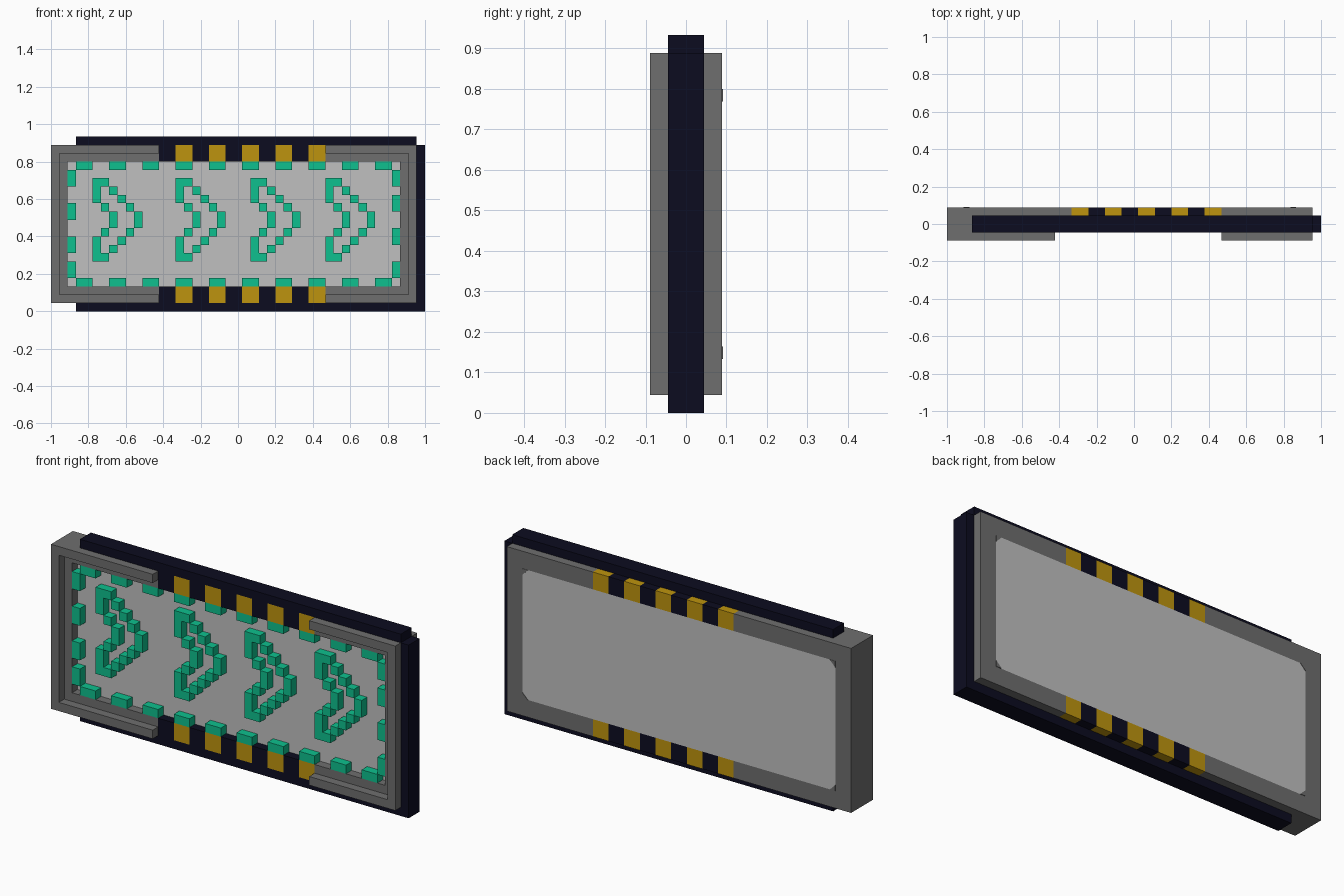
import bpy, bmesh
from mathutils import Vector

cube = bpy.data.objects.get("Cube")
if cube:
    bpy.data.objects.remove(cube, do_unlink=True)

U = 2 / 45                      # one block
OFFSET = Vector((-22.5, 0, 0))  # block grid origin: left edge, mid depth, ground


def material(name, rgb):
    lin = [((c / 255 + 0.055) / 1.055) ** 2.4 if c > 10 else c / 255 / 12.92 for c in rgb]
    m = bpy.data.materials.new(name)
    m.use_nodes = True
    m.diffuse_color = (*lin, 1)
    bsdf = next(n for n in m.node_tree.nodes if n.type == 'BSDF_PRINCIPLED')
    bsdf.inputs["Base Color"].default_value = (*lin, 1)
    return m


GREY = material("frame grey", (110, 110, 110))
LIGHT = material("panel grey", (192, 192, 192))
NAVY = material("dark navy", (12, 12, 32))
AMBER = material("amber", (190, 148, 14))
GREEN = material("green", (14, 192, 142))


def finish(name, bm, mat):
    mesh = bpy.data.meshes.new(name)
    bmesh.ops.recalc_face_normals(bm, faces=bm.faces)
    bm.to_mesh(mesh)
    bm.free()
    mesh.materials.append(mat)
    ob = bpy.data.objects.new(name, mesh)
    bpy.context.collection.objects.link(ob)
    return ob


def boxes(name, mat, spans):
    """One object from boxes given as (x0, x1, y0, y1, z0, z1) in blocks."""
    bm = bmesh.new()
    for x0, x1, y0, y1, z0, z1 in spans:
        verts = bmesh.ops.create_cube(bm, size=1)["verts"]
        mid = Vector((x0 + x1, y0 + y1, z0 + z1)) / 2
        size = Vector((x1 - x0, y1 - y0, z1 - z0))
        for v in verts:
            v.co = (v.co * size + mid + OFFSET) * U
    return finish(name, bm, mat)


def flip(spans):
    """Add copies mirrored about the middle height (z = 10.5)."""
    return spans + [(a, b, c, d, 21 - f, 21 - e) for a, b, c, d, e, f in spans]


# Stepped frame: raised outer lip, inner step one block lower
boxes("frame_sides", GREY, [(0, 1, -2, 2, 1, 20), (1, 2, -1, 2, 2, 19),
                            (43, 44, -2, 2, 1, 20), (42, 43, -1, 2, 2, 19)])
boxes("frame_rails", GREY, flip([
    (1, 13, -2, 2, 19, 20), (2, 13, -1, 2, 18, 19),
    (33, 43, -2, 2, 19, 20), (33, 42, -1, 2, 18, 19),
    (13, 15, 1, 2, 18, 20)]))

# Back panel
boxes("panel", LIGHT, [(2, 42, 0, 2, 3, 18)])

# Clipped panel corners on the back
bm = bmesh.new()
for cx, sx in ((2, 1), (42, -1)):
    for cz, sz in ((3, 1), (18, -1)):
        pts = [(cx, cz), (cx + 0.7 * sx, cz), (cx, cz + 0.7 * sz)]
        f = bm.faces.new([bm.verts.new((Vector((x, 2.0, z)) + OFFSET) * U) for x, z in pts])
        new = bmesh.ops.extrude_face_region(bm, geom=[f])["geom"]
        for v in new:
            if isinstance(v, bmesh.types.BMVert):
                v.co.y += 0.002
finish("panel_back_corners", bm, GREY)

# Dark outer plates along top, bottom and left side
boxes("outer_plates", NAVY, [(3, 44, -1, 1, 20, 21), (3, 45, -1, 1, 0, 1),
                             (44, 45, -1, 1, 1, 20)])

# Hazard bands: dark and amber blocks in turn
boxes("hazard_dark", NAVY, flip([(13, 15, -1, 1, 18, 20)] +
      [(x, x + 2, -1, 2, 18, 20) for x in range(17, 31, 4)]))
boxes("hazard_amber", AMBER, flip([(x, x + 2, -1, 2, 18, 20) for x in range(15, 33, 4)]))

# Dashed border lights
boxes("border_lights_rows", GREEN,
      flip([(x, x + 2, -1, 0, 17, 18) for x in range(3, 41, 4)]))
boxes("border_lights_sides", GREEN,
      [(2, 3, -1, 0, z, z + 2) for z in (4, 7, 11, 15)] +
      [(41, 42, -1, 0, z, z + 2) for z in (4, 8, 12, 15)])

# Chevron outlines: (x0, x1, z0, z1) of the upper half, mirrored about z = 11
HALF = [(0, 1, 13, 16), (1, 2, 15, 16), (2, 3, 14, 15), (3, 4, 13, 14), (4, 5, 12, 13),
        (5, 6, 11, 12), (1, 2, 12, 13), (2, 3, 11, 12)]
for n, start in enumerate((5, 15, 24, 33), 1):
    spans = []
    for a, b, z0, z1 in HALF:
        spans.append((start + a, start + b, -1, 0, z0, z1))
        spans.append((start + a, start + b, -1, 0, 22 - z1, 22 - z0))
    boxes(f"chevron_{n}", GREEN, spans)
